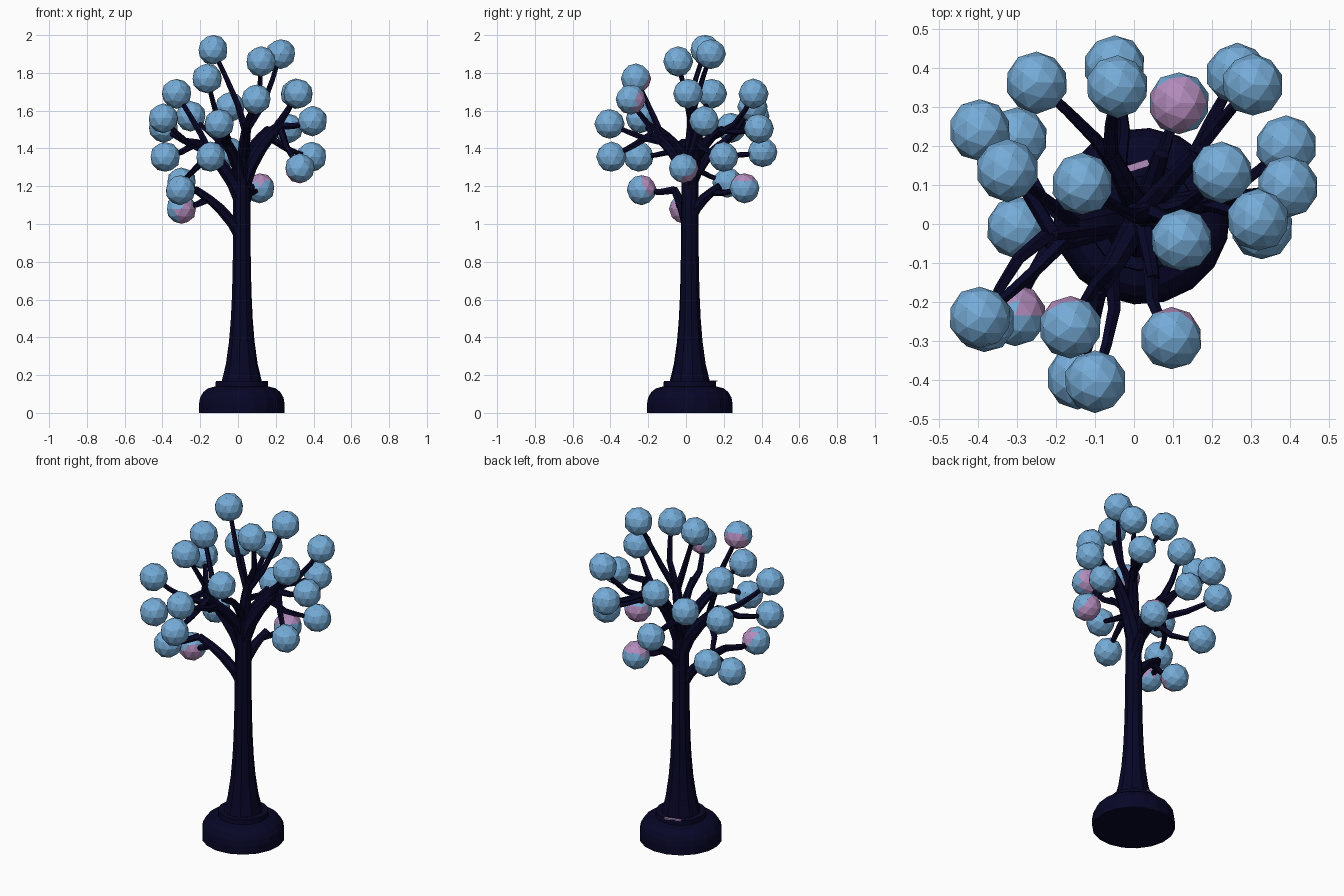
import bpy, bmesh, math, random
from mathutils import Vector, Matrix

if "Cube" in bpy.data.objects:
    bpy.data.objects.remove(bpy.data.objects["Cube"])

random.seed(4)
AXIS = Vector((0.02, 0.02, 0))   # trunk centre line


def material(name, rgb):
    m = bpy.data.materials.new(name)
    m.diffuse_color = (*rgb, 1)
    m.use_nodes = True
    m.node_tree.nodes["Principled BSDF"].inputs["Base Color"].default_value = m.diffuse_color
    return m


BARK = material("dark navy bark", (0.0023, 0.002, 0.020))
BLUE = material("sky blue foliage", (0.18, 0.41, 0.68))
PINK = material("mauve foliage", (0.45, 0.26, 0.50))


def finish(bm, name, mats):
    bmesh.ops.recalc_face_normals(bm, faces=bm.faces)
    me = bpy.data.meshes.new(name)
    bm.to_mesh(me)
    bm.free()
    for m in mats:
        me.materials.append(m)
    ob = bpy.data.objects.new(name, me)
    bpy.context.collection.objects.link(ob)


def tube(name, pts, radii, sides):
    """Flat-sided tapering tube along a path, with closed ends."""
    bm = bmesh.new()
    rings, u = [], None
    for i, p in enumerate(pts):
        d = (pts[min(i + 1, len(pts) - 1)] - pts[max(i - 1, 0)]).normalized()
        u = d.orthogonal() if u is None else u
        u = (u - d * u.dot(d)).normalized()
        v = d.cross(u)
        angles = [math.tau * k / sides for k in range(sides)]
        rings.append([bm.verts.new(p + radii[i] * (math.cos(a) * u + math.sin(a) * v))
                      for a in angles])
    for a, b in zip(rings, rings[1:]):
        for k in range(sides):
            j = (k + 1) % sides
            bm.faces.new((a[k], a[j], b[j], b[k]))
    bm.faces.new(rings[0])
    bm.faces.new(rings[-1])
    finish(bm, name, [BARK])


def twig(name, s, e):
    """Thin, slightly crooked twig running into a foliage ball."""
    d = e - s
    side = Vector((random.uniform(-1, 1), random.uniform(-1, 1), -0.6)) * 0.1 * d.length
    tube(name, [s, s + d * 0.4 + side, s + d * 0.7 + side * 0.7, e],
         [0.021, 0.017, 0.014, 0.012], 5)


def ball(name, c, mauve_side, limit):
    """Low-poly foliage ball; faces turned toward mauve_side are mauve."""
    bm = bmesh.new()
    bmesh.ops.create_icosphere(bm, subdivisions=2, radius=0.08)
    for v in bm.verts:
        v.co *= random.uniform(0.97, 1.02)
    if mauve_side:
        side = Vector(mauve_side).normalized()
        for f in bm.faces:
            f.material_index = int(f.calc_center_median().normalized().dot(side) > limit)
    bmesh.ops.translate(bm, vec=c, verts=bm.verts)
    finish(bm, name, [BLUE, PINK])


def limb(name, z, tip, r):
    """Limb that leaves the trunk at height z, rises steeply, then bends out to its tip."""
    s, e = AXIS + Vector((0, 0, z)), Vector(tip)
    bend = Vector((s.x * 0.75 + e.x * 0.25, s.y * 0.75 + e.y * 0.25, s.z * 0.45 + e.z * 0.55))
    pts = [s * (1 - t) ** 2 + bend * 2 * t * (1 - t) + e * t * t for t in (0, 0.3, 0.6, 0.8, 1)]
    tube(name + "_limb", pts, [r * (1 - 0.1 * i) for i in range(5)], 7)
    limbs[name] = pts


def foliage(name, x, y, z, mauve_side=None, limit=0.6):
    """Ball with the twig that joins it to the outer part of its limb."""
    count[name] = i = count.get(name, 0) + 1
    c = Vector((x, y, z))
    twig(f"{name}_twig_{i}", limbs[name][-1 - i % 2], c)
    ball(f"{name}_foliage_{i}", c, mauve_side, limit)


limbs, count = {}, {}

# Rounded foot with a small ledge on top
heights = [0, 0.05, 0.08, 0.11, 0.13, 0.14]
bulge = [0.14 + 0.087 * math.sqrt(max(0, 1 - (max(0, z - 0.05) / 0.09) ** 2)) for z in heights]
tube("base", [AXIS + Vector((0, 0, z)) for z in heights + [0.168]], bulge + [0.138], 18)

# Thin mauve chip lying on the back of the ledge
bm = bmesh.new()
bmesh.ops.create_cube(bm, size=1, matrix=Matrix.Translation((-0.01, 0.143, 0.169))
                      @ Matrix.Rotation(0.3, 4, 'Z') @ Matrix.Diagonal((0.1, 0.018, 0.006, 1)))
finish(bm, "mauve_chip", [PINK])

# Trunk, flaring toward the root
heights = [0.14 + 0.118 * i for i in range(11)]
tube("trunk", [AXIS + Vector((0, 0, z)) for z in heights],
     [0.045 + 0.066 * math.exp((0.15 - z) / 0.22) for z in heights], 10)

# Crown: each limb followed by its foliage
limb("low_left", 0.92, (-0.22, -0.06, 1.18), 0.034)
foliage("low_left", -0.30, -0.01, 1.08, (0.4, -0.7, -0.4), 0.65)
foliage("low_left", -0.305, -0.235, 1.18, (0.5, 0.7, 0.5), 0.7)

limb("left", 1.12, (-0.21, -0.02, 1.43), 0.042)
foliage("left", -0.395, -0.24, 1.56)
foliage("left", -0.385, -0.25, 1.355)
foliage("left", -0.30, 0.22, 1.22)
foliage("left", -0.395, 0.24, 1.51)
foliage("left", -0.325, 0.137, 1.69)

limb("front", 1.22, (-0.09, -0.17, 1.48), 0.038)
foliage("front", -0.10, -0.405, 1.53)
foliage("front", -0.145, -0.395, 1.355)
foliage("front", -0.163, -0.265, 1.77, (-0.4, 0.85, -0.35), 0.5)

limb("front_right", 1.3, (0.05, -0.14, 1.5), 0.028)
foliage("front_right", 0.096, -0.293, 1.66, (0.1, 0.9, -0.3), 0.55)

limb("right", 1.2, (0.22, 0.07, 1.52), 0.046)
foliage("right", 0.318, 0.01, 1.69)
foliage("right", 0.395, 0.095, 1.545)
foliage("right", 0.39, 0.2, 1.355)
foliage("right", 0.328, -0.012, 1.295, (-0.3, 0.6, -0.6), 0.25)

limb("back_right", 1.28, (0.16, 0.18, 1.5), 0.036)
foliage("back_right", 0.305, 0.357, 1.69)
foliage("back_right", 0.265, 0.385, 1.505)

limb("top", 1.26, (0.05, 0.03, 1.54), 0.038)
foliage("top", -0.132, 0.102, 1.922)
foliage("top", 0.122, -0.042, 1.86)
foliage("top", 0.225, 0.132, 1.90)

limb("back", 1.2, (-0.06, 0.18, 1.42), 0.036)
foliage("back", -0.25, 0.363, 1.57)
foliage("back", -0.042, 0.352, 1.62)
foliage("back", -0.05, 0.405, 1.38)

limb("low_back", 1.03, (0.07, 0.18, 1.2), 0.034)
foliage("low_back", 0.115, 0.31, 1.19, (-0.15, -0.1, 1), 0.4)
